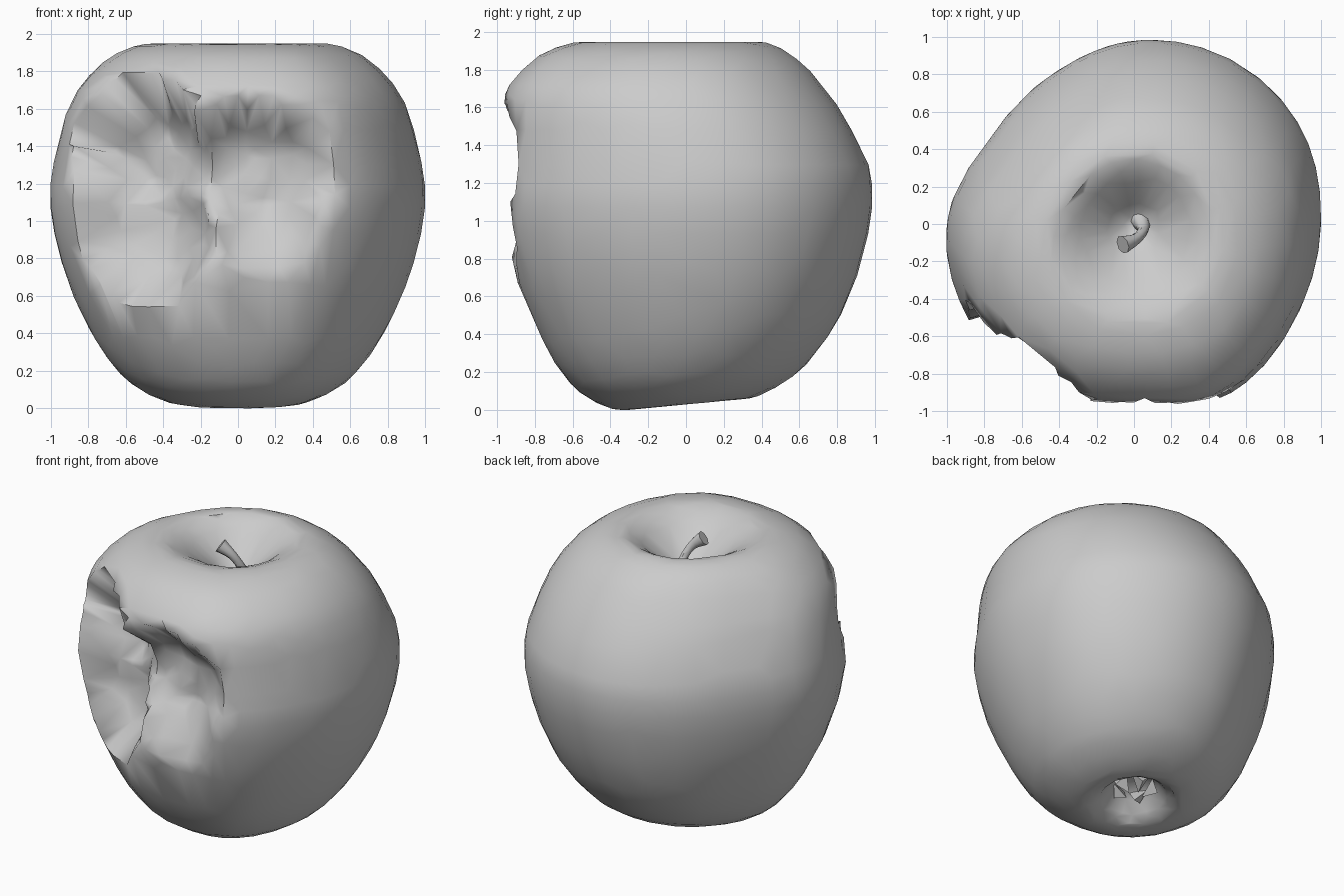
import bpy
import bmesh
from math import sin, cos, pi, tau
from mathutils import Vector, noise

if "Cube" in bpy.data.objects:
    bpy.data.objects.remove(bpy.data.objects["Cube"])

grey = bpy.data.materials.new("plain grey")
grey.use_nodes = True
grey.diffuse_color = (0.6, 0.6, 0.6, 1)
grey.node_tree.nodes["Principled BSDF"].inputs["Base Color"].default_value = grey.diffuse_color


def spline(points, t, closed=False):
    """Smooth curve through points, t counted in points."""
    n, i = len(points), int(t)
    pick = lambda k: points[k % n] if closed else points[max(0, min(n - 1, k))]
    a, b, c, d = (pick(i + k) for k in (-1, 0, 1, 2))
    f = t - i
    return b + (c - a) * (f / 2) + (a * 2 - b * 5 + c * 4 - d) * (f * f / 2) \
        + (b * 3 - a - c * 3 + d) * (f ** 3 / 2)


def finish(bm, name, angle):
    bmesh.ops.recalc_face_normals(bm, faces=bm.faces)
    mesh = bpy.data.meshes.new(name)
    bm.to_mesh(mesh)
    bm.free()
    mesh.materials.append(grey)
    obj = bpy.data.objects.new(name, mesh)
    bpy.context.collection.objects.link(obj)
    bpy.ops.object.select_all(action="DESELECT")
    obj.select_set(True)
    bpy.context.view_layer.objects.active = obj
    bpy.ops.object.shade_smooth_by_angle(angle=angle)
    return obj


def loft(rings, bottom, top):
    """Skin closed rings of points and close both ends with a point."""
    bm = bmesh.new()
    loops = [[bm.verts.new(p) for p in ring] for ring in rings]
    n = len(loops[0])
    for low, high in zip(loops, loops[1:]):
        for i in range(n):
            j = (i + 1) % n
            bm.faces.new((low[i], low[j], high[j], high[i]))
    for loop, tip in ((loops[0], bottom), (loops[-1], top)):
        v = bm.verts.new(tip)
        for i in range(n):
            bm.faces.new((loop[i], loop[(i + 1) % n], v))
    return bm


# Fruit: profile from the bottom hollow to the top hollow, as radius and height
profile = [Vector(p) for p in (
    (.06, .2), (.15, .15), (.23, .06), (.34, .03), (.5, .09), (.64, .2), (.79, .42),
    (.93, .75), (1, 1.1), (.96, 1.4), (.87, 1.67), (.7, 1.86), (.5, 1.945),
    (.35, 1.91), (.18, 1.78), (.05, 1.66))]
# Girth every 30 degrees, starting from +x
girth = [1, 1.03, 1.02, .98, .91, .9, 1, 1.02, 1, .98, 1.04, 1]
# Bite marks: centre and radius
bites = [(Vector(c), r) for c, r in (
    ((.08, -1.1, 1.25), .43), ((.14, -1.12, 1.0), .36),
    ((-.58, -.8, 1.32), .42), ((-.55, -.85, .95), .42))]
core = Vector((0, 0, 1.05))


def skin(r, z, angle):
    r *= 1 + (spline(girth, angle / tau * 12, True) - 1) * min(1, r * 1.2)
    x, y = r * cos(angle), r * sin(angle)
    if z > 1.3:
        y -= .11 * min(1, (z - 1.3) / .4) * min(1, r * 1.5)
    z += max(0, .5 - z) * .2 * y
    return Vector((x, y, z))


def bite(p):
    """Pull a point towards the core until it leaves every bite mark."""
    ray = (p - core).normalized()
    dist = (p - core).length
    for centre, radius in bites:
        radius *= 1 + .12 * noise.noise(p * 4)
        off = core - centre
        half = ray.dot(off)
        disc = half * half - off.length_squared + radius * radius
        if disc > 0:
            entry = -half - disc ** .5
            if 0 < entry < dist:
                dist = entry
    return core + ray * dist


segments, steps = 96, 5
rings = []
for k in range((len(profile) - 1) * steps + 1):
    r, z = spline(profile, k / steps)
    rings.append([bite(skin(r, z, tau * i / segments)) for i in range(segments)])
fruit = finish(loft(rings, (0, 0, .2), (0, 0, 1.65)), "fruit", pi / 3)
facets = fruit.modifiers.new("facets", "DECIMATE")
facets.ratio = .12

# Stem: bent tube that thickens to a blunt tip
path = [Vector(p) for p in ((.03, .03, 1.62), (.05, -.03, 1.74), (.01, -.08, 1.84), (-.06, -.11, 1.9))]
widths = [.06, .03, .03, .05]
rings = []
for k in range(10):
    t = k / 3
    centre, width = spline(path, t), spline(widths, t)
    ahead = spline(path, min(t + .1, 3)) - spline(path, max(t - .1, 0))
    side = ahead.cross(Vector((1, -1, 0))).normalized()
    other = ahead.cross(side).normalized()
    rings.append([centre + (side * cos(a) + other * sin(a)) * width
                  for a in (tau * i / 8 for i in range(8))])
finish(loft(rings, path[0], path[-1]), "stem", pi / 4)

# Dried blossom: a ring of small leaves in the bottom hollow
bm = bmesh.new()
for i in range(5):
    a = tau * i / 5
    point = lambda r, turn, z: bm.verts.new((r * cos(a + turn), r * sin(a + turn), z))
    left, right = point(.13, -.5, .17), point(.13, .5, .17)
    tip, ridge = point(.05, .2, .07), point(.15, 0, .1)
    for tri in ((left, ridge, tip), (ridge, right, tip), (left, right, ridge), (left, tip, right)):
        bm.faces.new(tri)
finish(bm, "blossom_leaves", pi / 3)
